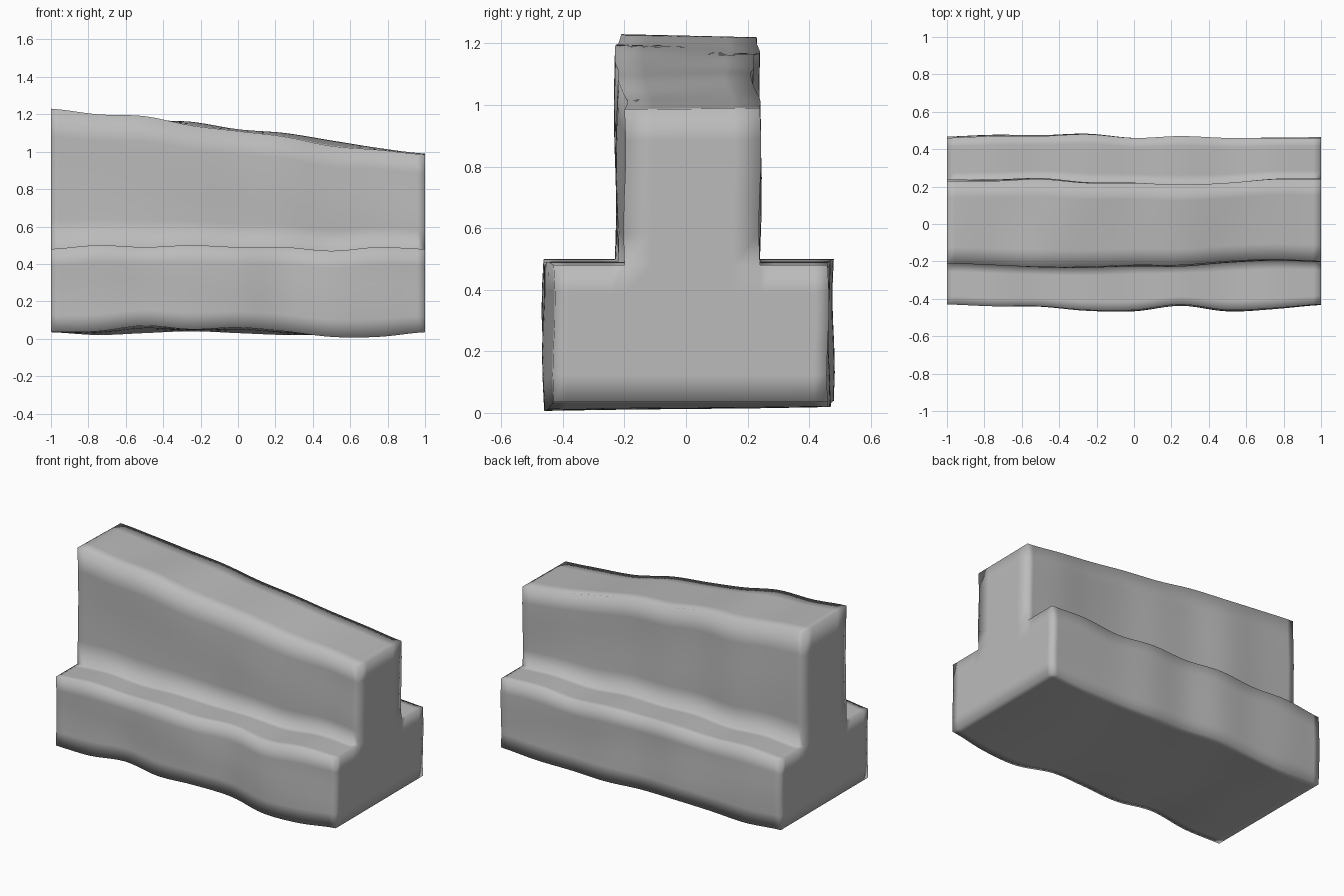
import bpy, math
import bmesh

if "Cube" in bpy.data.objects:
    bpy.data.objects.remove(bpy.data.objects["Cube"], do_unlink=True)

# Wavy guide lines running along the length, sampled at even stations (hundredths)
GUIDES = {
    "base_front_y": (-43, -44, -44, -46, -46, -43, -46, -45, -43),
    "base_back_y": (46, 47, 47, 48, 46, 47, 46, 46, 46),
    "wall_front_y": (-21, -22, -23, -23, -22, -22, -20, -19, -20),
    "wall_back_y": (23, 23, 24, 22, 22, 21, 22, 24, 24),
    "bottom_front_z": (3.5, 4, 7, 5, 6, 4, 1, 1, 3.5),
    "bottom_back_z": (3.5, 2, 3, 4, 3, 2, 2, 2, 3.5),
    "step_z": (48, 50, 49, 50, 49, 49, 47, 49, 48),
    "top_front_z": (123, 120, 119, 114, 111, 108, 103, 101, 98.5),
    "top_back_z": (122, 120, 117, 116, 112, 110, 106, 102, 99),
}
LENGTH_STEPS, CELL_STEPS = 48, 5


def guide(name, u):
    """Smooth curve through a guide's stations, u from zero to one."""
    p = GUIDES[name]
    last = len(p) - 1
    i = min(int(u * last), last - 1)
    t = u * last - i
    a, b, c, d = (p[max(0, min(last, i + k))] for k in (-1, 0, 1, 2))
    return (b + t * (c - a) / 2 + t * t * (a - 2.5 * b + 2 * c - d / 2)
            + t ** 3 * (1.5 * (b - c) + (d - a) / 2)) / 100


def mix(a, b, t):
    return a + (b - a) * t


def between(values, t):
    i = min(int(t), len(values) - 2)
    return mix(values[i], values[i + 1], t - i)


def place(i, j, k):
    """Lattice position to a point of the wavy block."""
    u, v, w = i / LENGTH_STEPS, j / CELL_STEPS, k / CELL_STEPS
    y = between([guide(n, u) for n in
                 ("base_front_y", "wall_front_y", "wall_back_y", "base_back_y")], v)
    bottom = mix(guide("bottom_front_z", u), guide("bottom_back_z", u), v / 3)
    top = mix(guide("top_front_z", u), guide("top_back_z", u), max(0, min(1, v - 1)))
    z = between([bottom, guide("step_z", u), top], w)
    # gentle unevenness of the upright sides
    y += 0.008 * math.sin(5 * u + 3 * w) * math.sin(math.pi * w)
    return (2 * u - 1, y, z)


def solid(i, j, k):
    """True inside the upside-down T section: wide base and narrow upright."""
    inside = 0 <= i < LENGTH_STEPS and 0 <= j < 3 * CELL_STEPS and 0 <= k < 2 * CELL_STEPS
    return inside and (k < CELL_STEPS or CELL_STEPS <= j < 2 * CELL_STEPS)


# Outer skin of the lattice
bm = bmesh.new()
verts = {}


def vert(key):
    if key not in verts:
        verts[key] = bm.verts.new(place(*key))
    return verts[key]


for i in range(LENGTH_STEPS):
    for j in range(3 * CELL_STEPS):
        for k in range(2 * CELL_STEPS):
            if not solid(i, j, k):
                continue
            for axis in range(3):
                for side in (0, 1):
                    near = [i, j, k]
                    near[axis] += 2 * side - 1
                    if solid(*near):
                        continue
                    ring = []
                    for p, q in ((0, 0), (1, 0), (1, 1), (0, 1)):
                        key = [i, j, k]
                        key[axis] += side
                        key[(axis + 1) % 3] += p
                        key[(axis + 2) % 3] += q
                        ring.append(vert(tuple(key)))
                    bm.faces.new(ring if side else ring[::-1])
for face in bm.faces:
    face.smooth = True

mesh = bpy.data.meshes.new("stepped_block")
bm.to_mesh(mesh)
bm.free()
block = bpy.data.objects.new("stepped_block", mesh)
bpy.context.collection.objects.link(block)

# Plain grey
grey = bpy.data.materials.new("plain_grey")
grey.use_nodes = True
colour = (0.5, 0.5, 0.5, 1)
grey.diffuse_color = colour
grey.node_tree.nodes["Principled BSDF"].inputs["Base Color"].default_value = colour
mesh.materials.append(grey)
